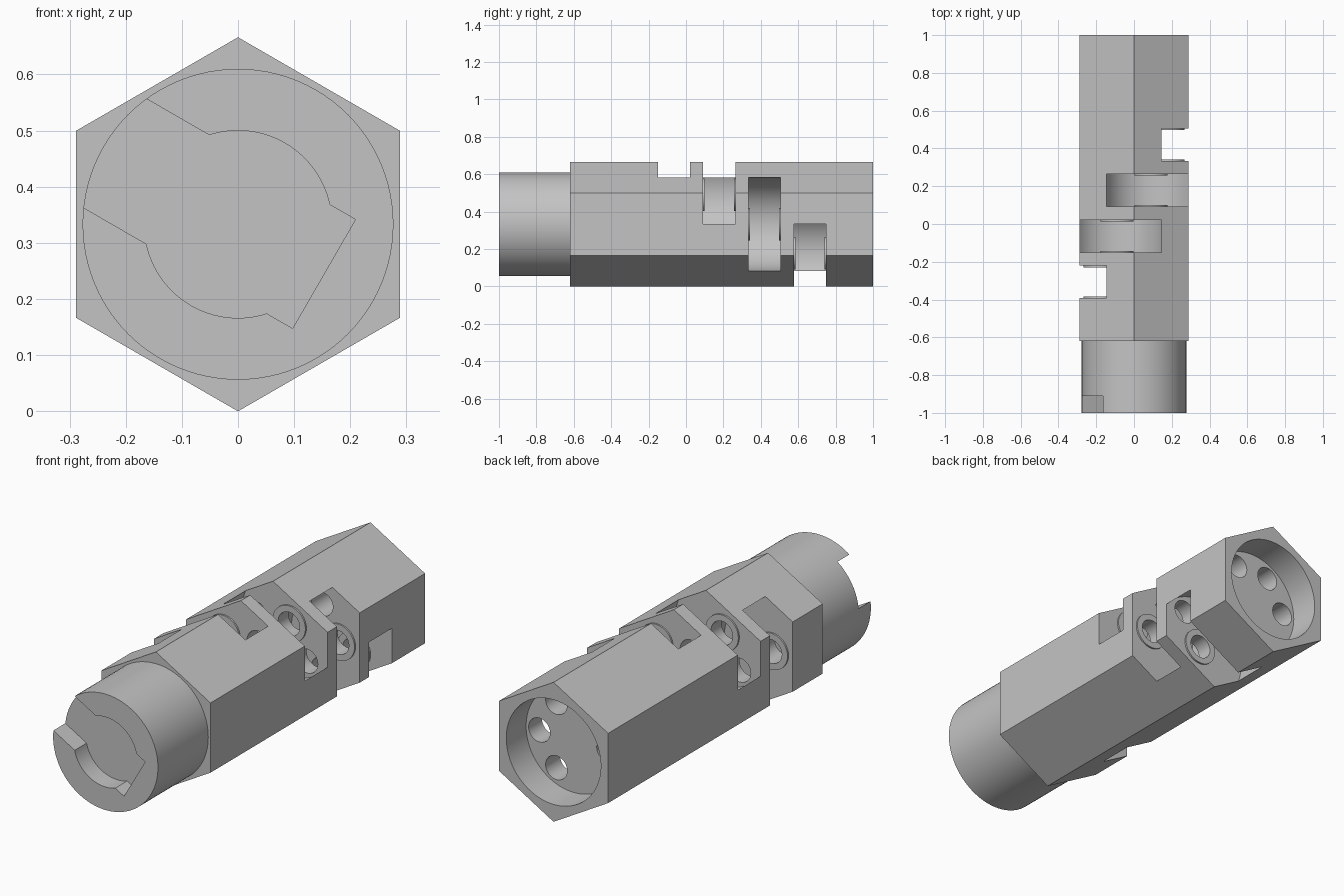
import bpy, bmesh
from math import cos, sin, radians, pi

if "Cube" in bpy.data.objects:
    bpy.data.objects.remove(bpy.data.objects["Cube"], do_unlink=True)

AXIS_Z = 0.333          # height of the long axis
WHEEL_R, PIN_D = 0.2526, 0.18


def ring(radius, sides, cx=0.0, cz=0.0, start=pi / 2):
    return [(cx + radius * cos(start + 2 * pi * i / sides),
             cz + radius * sin(start + 2 * pi * i / sides)) for i in range(sides)]


def prism(name, profile, y0, y1):
    """Extrude an (x, z) profile, given about the long axis, from y0 to y1."""
    bm = bmesh.new()
    face = bm.faces.new([bm.verts.new((x, y0, z + AXIS_Z)) for x, z in profile])
    out = bmesh.ops.extrude_face_region(bm, geom=[face])
    verts = [v for v in out["geom"] if isinstance(v, bmesh.types.BMVert)]
    bmesh.ops.translate(bm, verts=verts, vec=(0, y1 - y0, 0))
    bmesh.ops.recalc_face_normals(bm, faces=bm.faces)
    mesh = bpy.data.meshes.new(name)
    bm.to_mesh(mesh)
    bm.free()
    obj = bpy.data.objects.new(name, mesh)
    bpy.context.collection.objects.link(obj)
    return obj


def combine(target, tool, operation):
    """Apply one boolean and discard the tool."""
    tool.hide_render = True
    mod = target.modifiers.new(operation, "BOOLEAN")
    mod.operation = operation
    mod.solver = "EXACT"
    mod.object = tool
    bpy.ops.object.select_all(action="DESELECT")
    target.select_set(True)
    bpy.context.view_layer.objects.active = target
    bpy.ops.object.modifier_apply(modifier=mod.name)
    bpy.data.objects.remove(tool, do_unlink=True)


# Hexagonal body with a round front shaft
body = prism("hexagonal_body", ring(0.3333, 6), -0.62, 1.0)
combine(body, prism("front_shaft", ring(0.277, 96), -1.0, -0.5), "UNION")

# Wheel slots step around the body in a helix, one every sixty degrees
slots = []
for i in range(5):
    angle = radians(-60 + 60 * i)
    y = 0.663 - 0.2425 * i
    slots.append((PIN_D * cos(angle), PIN_D * sin(angle), y - 0.086, y + 0.086))

for x, z, y0, y1 in slots:
    combine(body, prism("wheel_slot", ring(WHEEL_R, 96, x, z), y0, y1), "DIFFERENCE")

# Thin raised collars on both walls of each slot
for x, z, y0, y1 in slots:
    for a, b in ((y0 - 0.02, y0 + 0.008), (y1 - 0.008, y1 + 0.02)):
        combine(body, prism("collar", ring(0.087, 40, x, z), a, b), "UNION")

# Round socket in the back end
combine(body, prism("back_socket", ring(0.25, 96), 0.85, 1.1), "DIFFERENCE")

# Pin holes from the socket through each slot
for x, z, y0, y1 in slots:
    combine(body, prism("pin_hole", ring(0.057, 40, x, z), y0 - 0.1, 0.9), "DIFFERENCE")

# Front key recess: round pocket joined by a slot open on one side
recess = prism("key_recess", ring(0.167, 96), -1.1, -0.91)
u, n = (cos(radians(150)), sin(radians(150))), (0.5, cos(radians(30)))
bar = [(u[0] * a + n[0] * b, u[1] * a + n[1] * b)
       for a, b in ((-0.177, -0.112), (0.4, -0.112), (0.4, 0.112), (-0.177, 0.112))]
combine(recess, prism("key_slot", bar, -1.1, -0.91), "UNION")
combine(body, recess, "DIFFERENCE")

# Plain grey metal
metal = bpy.data.materials.new("grey_metal")
metal.use_nodes = True
colour = (0.55, 0.55, 0.55, 1)
metal.diffuse_color = colour
metal.node_tree.nodes["Principled BSDF"].inputs["Base Color"].default_value = colour
body.data.materials.clear()
body.data.materials.append(metal)

bpy.ops.object.select_all(action="DESELECT")
body.select_set(True)
bpy.context.view_layer.objects.active = body
bpy.ops.object.shade_smooth_by_angle(angle=radians(25))
